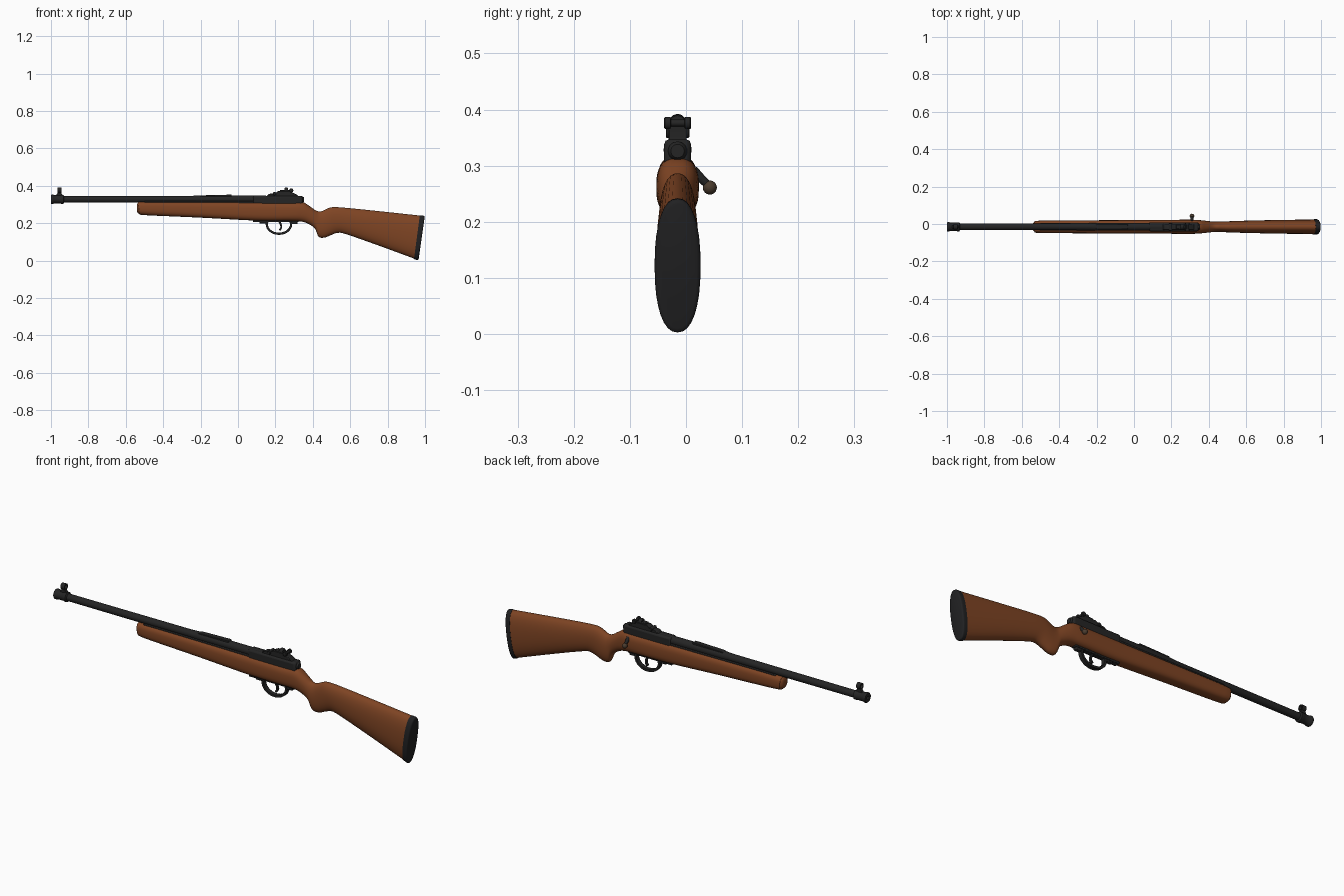
import bpy, bmesh, math
from mathutils import Vector

if "Cube" in bpy.data.objects:
    bpy.data.objects.remove(bpy.data.objects["Cube"])

YC = -0.015      # centre plane of the rifle
ZB = 0.328       # bore axis height


def material(name, rgb):
    m = bpy.data.materials.new(name)
    m.diffuse_color = (*rgb, 1)
    m.use_nodes = True
    m.node_tree.nodes["Principled BSDF"].inputs["Base Color"].default_value = m.diffuse_color
    return m


WOOD = material("walnut wood", (0.21, 0.058, 0.017))
STEEL = material("blued steel", (0.018, 0.018, 0.018))
RUBBER = material("black rubber", (0.015, 0.015, 0.016))
KNOB = material("worn bronze", (0.07, 0.045, 0.028))


def finish(name, bm, mat, bevel=0):
    bmesh.ops.recalc_face_normals(bm, faces=bm.faces)
    me = bpy.data.meshes.new(name)
    bm.to_mesh(me)
    bm.free()
    me.materials.append(mat)
    ob = bpy.data.objects.new(name, me)
    bpy.context.collection.objects.link(ob)
    if bevel:
        mod = ob.modifiers.new("bevel", 'BEVEL')
        mod.width, mod.segments = bevel, 2
    bpy.ops.object.select_all(action='DESELECT')
    ob.select_set(True)
    bpy.context.view_layer.objects.active = ob
    bpy.ops.object.shade_smooth_by_angle(angle=math.radians(40))
    return ob


def bridge(bm, rings, closed=False):
    n = len(rings[0])
    pairs = list(zip(rings, rings[1:])) + ([(rings[-1], rings[0])] if closed else [])
    for a, b in pairs:
        for i in range(n):
            bm.faces.new((a[i], a[(i + 1) % n], b[(i + 1) % n], b[i]))
    if not closed:
        bm.faces.new(rings[0])
        bm.faces.new(rings[-1])


def spline(pts, steps):
    """Smooth path through all control points."""
    out = []
    for i in range(len(pts) - 1):
        p = [pts[max(0, min(len(pts) - 1, i + k))] for k in (-1, 0, 1, 2)]
        for s in range(steps):
            t = s / steps
            out.append([0.5 * (2 * b + (c - a) * t + (2 * a - 5 * b + 4 * c - d) * t * t
                               + (3 * b - a - 3 * c + d) * t ** 3) for a, b, c, d in zip(*p)])
    return out + [list(pts[-1])]


def loft(name, stations, mat, steps=4, n=32):
    """Stations: top x, top z, bottom x, bottom z, half width, roundness."""
    bm = bmesh.new()
    rings = []
    for xt, zt, xb, zb, hw, e in spline(stations, steps):
        ring = []
        for k in range(n):
            a = 2 * math.pi * k / n
            c, s = math.cos(a), math.sin(a)
            y = hw * math.copysign(abs(c) ** (2 / e), c)
            f = 0.5 + 0.5 * math.copysign(abs(s) ** (2 / e), s)
            ring.append(bm.verts.new((xb + (xt - xb) * f, YC + y, zb + (zt - zb) * f)))
        rings.append(ring)
    bridge(bm, rings)
    return finish(name, bm, mat)


def lathe(name, profile, mat, start, axis=(1, 0, 0), n=24):
    """Turned part: profile of (distance along axis, radius)."""
    bm = bmesh.new()
    q = Vector((0, 0, 1)).rotation_difference(Vector(axis))
    rings = [[bm.verts.new(Vector(start) + q @ Vector((r * math.cos(2 * math.pi * k / n),
              r * math.sin(2 * math.pi * k / n), d))) for k in range(n)] for d, r in profile]
    bridge(bm, rings)
    return finish(name, bm, mat)


def plate(name, outline, hw, mat, y=YC, bevel=0.002):
    """Side outline in x, z extruded across the width."""
    bm = bmesh.new()
    bridge(bm, [[bm.verts.new((x, y + s * hw, z)) for x, z in outline] for s in (-1, 1)])
    return finish(name, bm, mat, bevel)


def box(name, x0, x1, z0, z1, hw, mat=STEEL, y=YC, bevel=0.003):
    return plate(name, [(x0, z0), (x1, z0), (x1, z1), (x0, z1)], hw, mat, y, bevel)


def strip(name, path, thick, hw, mat=STEEL):
    """Bent strip following a path in x, z."""
    left, right = [], []
    for i, p in enumerate(path):
        a, b = path[max(0, i - 1)], path[min(len(path) - 1, i + 1)]
        t = Vector((b[0] - a[0], b[1] - a[1])).normalized() * thick / 2
        left.append((p[0] - t.y, p[1] + t.x))
        right.append((p[0] + t.y, p[1] - t.x))
    return plate(name, left + right[::-1], hw, mat, bevel=0.0015)


# one-piece stock with fore-end, wrist, pistol grip and butt
loft("stock", [
    (-0.541, 0.298, -0.541, 0.265, 0.016, 2.3),
    (-0.532, 0.311, -0.529, 0.250, 0.027, 2.5),
    (-0.500, 0.316, -0.490, 0.243, 0.033, 2.8),
    (-0.200, 0.315, -0.200, 0.230, 0.035, 2.9),
    (0.100, 0.313, 0.100, 0.214, 0.036, 2.9),
    (0.280, 0.312, 0.280, 0.212, 0.038, 2.8),
    (0.345, 0.313, 0.345, 0.208, 0.036, 2.6),
    (0.385, 0.290, 0.385, 0.192, 0.032, 2.3),
    (0.412, 0.271, 0.413, 0.168, 0.029, 2.2),
    (0.432, 0.263, 0.432, 0.127, 0.028, 2.2),
    (0.450, 0.265, 0.465, 0.124, 0.028, 2.2),
    (0.475, 0.277, 0.500, 0.138, 0.029, 2.2),
    (0.505, 0.286, 0.535, 0.149, 0.030, 2.2),
    (0.570, 0.283, 0.580, 0.141, 0.032, 2.2),
    (0.750, 0.265, 0.740, 0.085, 0.036, 2.2),
    (0.973, 0.241, 0.942, 0.011, 0.039, 2.3)], WOOD)

# butt pad
loft("butt_pad", [
    (0.972, 0.242, 0.941, 0.009, 0.040, 2.3),
    (0.990, 0.241, 0.958, 0.003, 0.041, 2.3),
    (0.996, 0.238, 0.963, 0.004, 0.039, 2.3),
    (0.998, 0.232, 0.966, 0.010, 0.034, 2.3)], RUBBER, steps=2)

# barrel with hollow muzzle and collar
lathe("barrel", [(0.05, 0.008), (0, 0.008), (0, 0.023), (0.004, 0.025), (0.012, 0.025),
                 (0.016, 0.022), (0.05, 0.022), (0.054, 0.024), (0.066, 0.024), (0.07, 0.0175),
                 (0.75, 0.0185), (0.80, 0.021), (1.15, 0.021)], STEEL, (-1, YC, ZB))

# receiver, chamber cover and rear tang
box("receiver", 0.08, 0.345, 0.285, 0.347, 0.024, bevel=0.009)
box("barrel_bedding", -0.50, 0.10, 0.295, 0.319, 0.021)
plate("chamber_cover", [(-0.21, 0.335), (-0.03, 0.335), (-0.035, 0.353), (-0.12, 0.351),
                        (-0.20, 0.349)], 0.013, STEEL)
lathe("bolt_end", [(0, 0.017), (0.012, 0.017), (0.018, 0.012)], STEEL, (0.335, YC, 0.326))

# rear sight with aperture and adjustment knobs
plate("rear_sight_base", [(0.15, 0.343), (0.325, 0.343), (0.315, 0.352), (0.295, 0.362),
                          (0.28, 0.372), (0.215, 0.372), (0.195, 0.36), (0.165, 0.357)],
      0.016, STEEL)
box("rear_sight_slide", 0.225, 0.275, 0.365, 0.379, 0.012)
lathe("aperture", [(0, 0.004), (0, 0.013), (0.003, 0.015), (0.015, 0.015), (0.018, 0.013),
                   (0.018, 0.004)], STEEL, (0.249, YC, 0.376))
for s, side in ((-1, "left"), (1, "right")):
    lathe(side + "_sight_knob", [(0, 0.006), (0.012, 0.006), (0.013, 0.011), (0.022, 0.011),
                                 (0.024, 0.009)], STEEL, (0.285, YC, 0.376), (0, s, 0), 16)
    lathe(side + "_sight_screw", [(0, 0.009), (0.019, 0.009), (0.021, 0.007)],
          STEEL, (0.195, YC, 0.358), (0, s, 0), 16)

# front sight: foot, post and hood
plate("front_sight_foot", [(-0.975, 0.345), (-0.935, 0.345), (-0.946, 0.364), (-0.964, 0.364)],
      0.008, STEEL)
box("front_sight_post", -0.958, -0.952, 0.36, 0.38, 0.003, bevel=0)
bm = bmesh.new()
bridge(bm, [[bm.verts.new((x, YC + r * math.cos(k * math.pi / 12), 0.377 + r * math.sin(k * math.pi / 12)))
             for k in range(24)] for x, r in ((-0.966, 0.01), (-0.966, 0.015), (-0.944, 0.015), (-0.944, 0.01))],
       closed=True)
finish("front_sight_hood", bm, STEEL)

# trigger guard, floor plate and trigger
arc = [(0.219 + 0.065 * math.cos(a), 0.195 + 0.051 * math.sin(a))
       for a in (math.pi + math.pi * k / 20 for k in range(21))]
strip("trigger_guard", [(0.158, 0.216)] + arc + [(0.280, 0.216)], 0.012, 0.011)
box("floor_plate", 0.08, 0.325, 0.206, 0.222, 0.014)
box("guard_front_lug", 0.115, 0.155, 0.199, 0.212, 0.010)
box("guard_rear_lug", 0.285, 0.318, 0.195, 0.212, 0.010)
strip("trigger", spline([(0.218, 0.215), (0.228, 0.195), (0.231, 0.178), (0.222, 0.162)], 4),
      0.010, 0.006)

# bolt handle sweeping down on the back side, with knob
hd = Vector((0, 0.03, -0.028))
lathe("bolt_handle", [(0, 0.010), (0.02, 0.008), (hd.length, 0.0065)], STEEL,
      (0.31, 0.012, 0.291), hd.normalized(), 16)
bm = bmesh.new()
bmesh.ops.create_uvsphere(bm, u_segments=20, v_segments=12, radius=0.0125)
bmesh.ops.translate(bm, verts=bm.verts, vec=(0.31, 0.0425, 0.261))
finish("bolt_knob", bm, KNOB)
